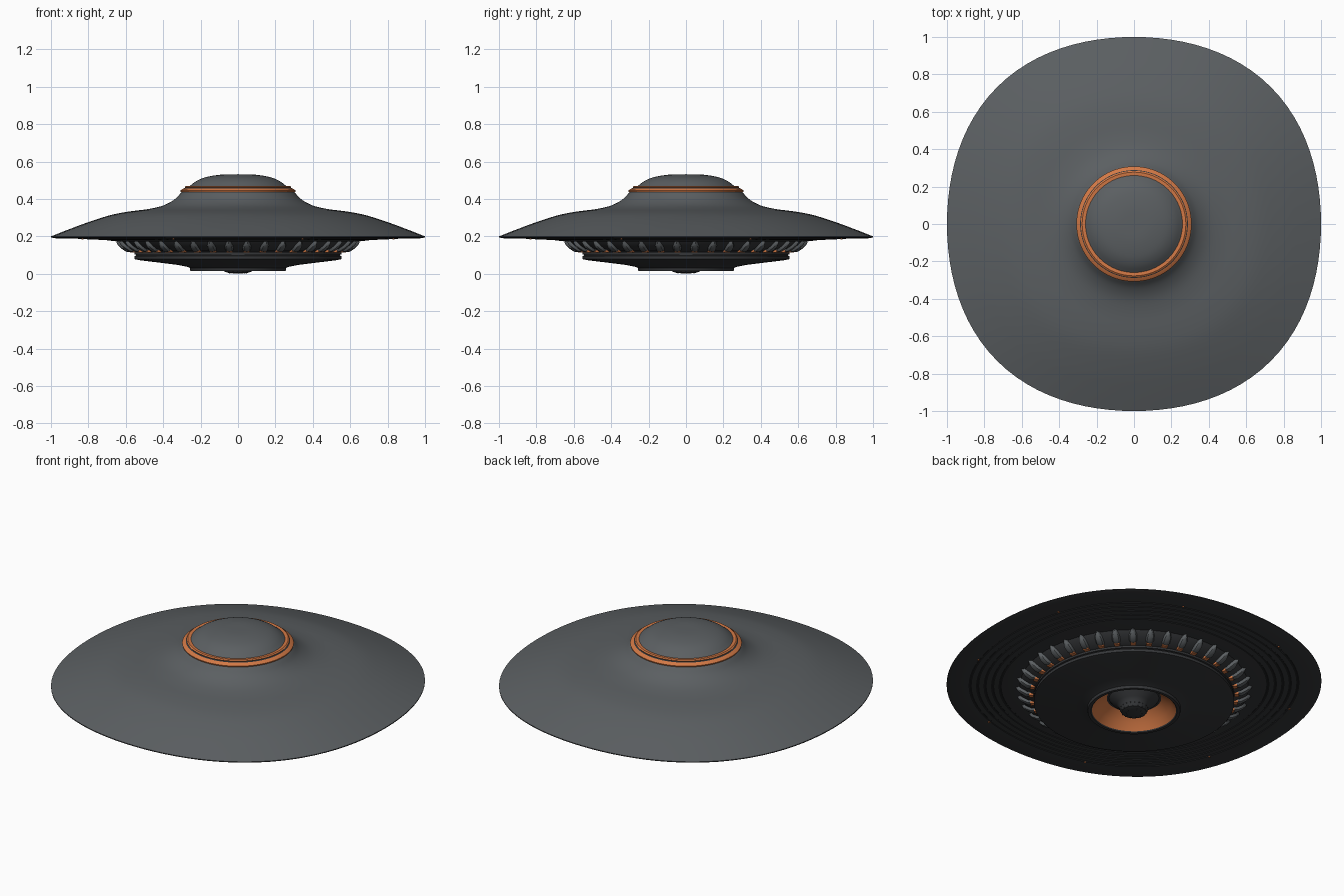
import bpy, bmesh, math
from mathutils import Vector, Matrix

if "Cube" in bpy.data.objects:
    bpy.data.objects.remove(bpy.data.objects["Cube"], do_unlink=True)


def material(name, rgb):
    m = bpy.data.materials.new(name)
    m.use_nodes = True
    m.diffuse_color = (*rgb, 1)
    bsdf = m.node_tree.nodes["Principled BSDF"]
    bsdf.inputs["Base Color"].default_value = (*rgb, 1)
    bsdf.inputs["Roughness"].default_value = 0.6
    return m


GREY = material("hull grey", (0.105, 0.115, 0.122))
DARK = material("underside charcoal", (0.035, 0.037, 0.04))
ORANGE = material("glow orange", (0.65, 0.19, 0.06))
MATS = [GREY, DARK, ORANGE]


def finish(bm, name, angle=30):
    bmesh.ops.recalc_face_normals(bm, faces=bm.faces)
    mesh = bpy.data.meshes.new(name)
    bm.to_mesh(mesh)
    bm.free()
    for m in MATS:
        mesh.materials.append(m)
    ob = bpy.data.objects.new(name, mesh)
    bpy.context.collection.objects.link(ob)
    bpy.ops.object.select_all(action='DESELECT')
    ob.select_set(True)
    bpy.context.view_layer.objects.active = ob
    bpy.ops.object.shade_smooth_by_angle(angle=math.radians(angle))
    return ob


def smooth_path(pts, steps=4):
    """Catmull-Rom curve through the profile points."""
    p = [Vector(q) for q in [pts[0]] + pts + [pts[-1]]]
    out = []
    for a, b, c, d in zip(p, p[1:], p[2:], p[3:]):
        for i in range(steps):
            t = i / steps
            out.append(0.5 * (2 * b + (c - a) * t + (2 * a - 5 * b + 4 * c - d) * t ** 2
                              + (3 * b - a - 3 * c + d) * t ** 3))
    return [tuple(v) for v in out] + [pts[-1]]


def lathe(name, profile, paint, segs=96, square=0.0, closed=False, angle=30):
    """Spin (radius, z) points; paint(i) gives the colour slot of band i."""
    bm = bmesh.new()
    rings = []
    for r, z in profile:
        if r < 1e-5:
            rings.append([bm.verts.new((0, 0, z))] * segs)
            continue
        ramp = min(1, max(0, (r - 0.3) / 0.4))
        ring = []
        for s in range(segs):
            a = math.tau * s / segs
            q = r * (1 + square * ramp * (1 - math.cos(4 * a)) / 2)
            ring.append(bm.verts.new((q * math.cos(a), q * math.sin(a), z)))
        rings.append(ring)
    pairs = list(zip(rings, rings[1:])) + ([(rings[-1], rings[0])] if closed else [])
    for i, (u, v) in enumerate(pairs):
        for s in range(segs):
            n = (s + 1) % segs
            corners = list(dict.fromkeys((u[s], u[n], v[n], v[s])))
            bm.faces.new(corners).material_index = paint(i)
    return finish(bm, name, angle)


# Saucer hull: smooth upper shell, sharp rim, stepped underside
upper = smooth_path([(0, 0.532), (0.09, 0.53), (0.17, 0.517), (0.22, 0.497), (0.26, 0.468),
                     (0.30, 0.437), (0.34, 0.397), (0.40, 0.365), (0.48, 0.346), (0.58, 0.333),
                     (0.68, 0.314), (0.80, 0.276), (0.90, 0.239), (1.0, 0.2)])
under = [(1.0, 0.195), (0.985, 0.19)]
for k in range(5):
    r, z = 0.88 - 0.04 * k, 0.188 - 0.002 * k
    under += [(r, z), (r - 0.003, z + 0.003), (r - 0.008, z + 0.003), (r - 0.011, z)]
under += [(0.64, 0.172), (0, 0.172)]
top_count = len(upper)
lathe("saucer_hull", upper + under, lambda i: 0 if i < top_count - 1 else 1, square=0.035)

# Glowing collar round the dome, with a dark groove
collar = [(0.25, 0.468), (0.277, 0.47), (0.284, 0.465), (0.282, 0.461), (0.288, 0.457),
          (0.300, 0.452), (0.308, 0.445), (0.306, 0.438), (0.27, 0.436)]
lathe("dome_collar", collar, lambda i: 1 if i == 3 else 2, closed=True)

# Belly: sloped neck, stepped disc, nozzle ring and orange bowl
belly = [(0, 0.172), (0.63, 0.172), (0.615, 0.155), (0.56, 0.122), (0.535, 0.118),
         (0.553, 0.116), (0.553, 0.104), (0.545, 0.102), (0.545, 0.097), (0.553, 0.095),
         (0.553, 0.078), (0.53, 0.073), (0.32, 0.047), (0.275, 0.038), (0.258, 0.032),
         (0.255, 0.016), (0.238, 0.016), (0.232, 0.022), (0.205, 0.06), (0.15, 0.098),
         (0, 0.1)]
lathe("belly_disc", belly, lambda i: 2 if i in (17, 18) else 1)

# Central emitter: flared stem with a studded knob
emitter = [(0, 0.102), (0.14, 0.102), (0.125, 0.08), (0.095, 0.06), (0.08, 0.04),
           (0.075, 0.022), (0.068, 0.01), (0.045, 0.003), (0, 0.002)]
lathe("emitter_knob", emitter, lambda i: 1, segs=48)
bm = bmesh.new()
for radius, z, count in ((0.077, 0.03, 20), (0.07, 0.013, 16), (0.045, 0.004, 10)):
    for s in range(count):
        a = math.tau * s / count
        spot = Matrix.Translation((radius * math.cos(a), radius * math.sin(a), z))
        bmesh.ops.create_icosphere(bm, subdivisions=1, radius=0.004, matrix=spot)
for f in bm.faces:
    f.material_index = 1
finish(bm, "emitter_studs")

# Ring of pointed fins, each with a small light at its foot
FINS = 40
fins, lights = bmesh.new(), bmesh.new()
# (radius, z, half width) stations along the outer face of a fin
stations = [(0.565, 0.118, 0.013), (0.598, 0.117, 0.023), (0.628, 0.136, 0.022),
            (0.645, 0.155, 0.012), (0.652, 0.168, 0.002)]
for k in range(FINS):
    turn = Matrix.Rotation(math.tau * (k + 0.5) / FINS, 4, 'Z')
    loops = []
    for r, z, w in stations:
        section = [(r - 0.012, -w, z + 0.014), (r - 0.003, -w * 0.7, z + 0.003), (r, 0, z),
                   (r - 0.003, w * 0.7, z + 0.003), (r - 0.012, w, z + 0.014)]
        loops.append([fins.verts.new(turn @ Vector(p)) for p in section])
    for u, v in zip(loops, loops[1:]):
        for j in range(5):
            n = (j + 1) % 5
            fins.faces.new((u[j], u[n], v[n], v[j]))
    fins.faces.new(loops[0])
    fins.faces.new(loops[-1])
    place = turn @ Matrix.Translation((0.566, 0, 0.121)) @ Matrix.Diagonal((0.024, 0.03, 0.014, 1))
    bmesh.ops.create_cube(lights, size=1, matrix=place)
for f in lights.faces:
    f.material_index = 2
finish(fins, "fin_ring", 40)
finish(lights, "fin_lights")

# Tiny marker lights under the rim
bm = bmesh.new()
for k in range(8):
    turn = Matrix.Rotation(math.tau * (k + 0.5) / 8, 4, 'Z')
    bmesh.ops.create_cube(bm, size=0.009, matrix=turn @ Matrix.Translation((0.9, 0, 0.188)))
for f in bm.faces:
    f.material_index = 2
finish(bm, "marker_lights")
